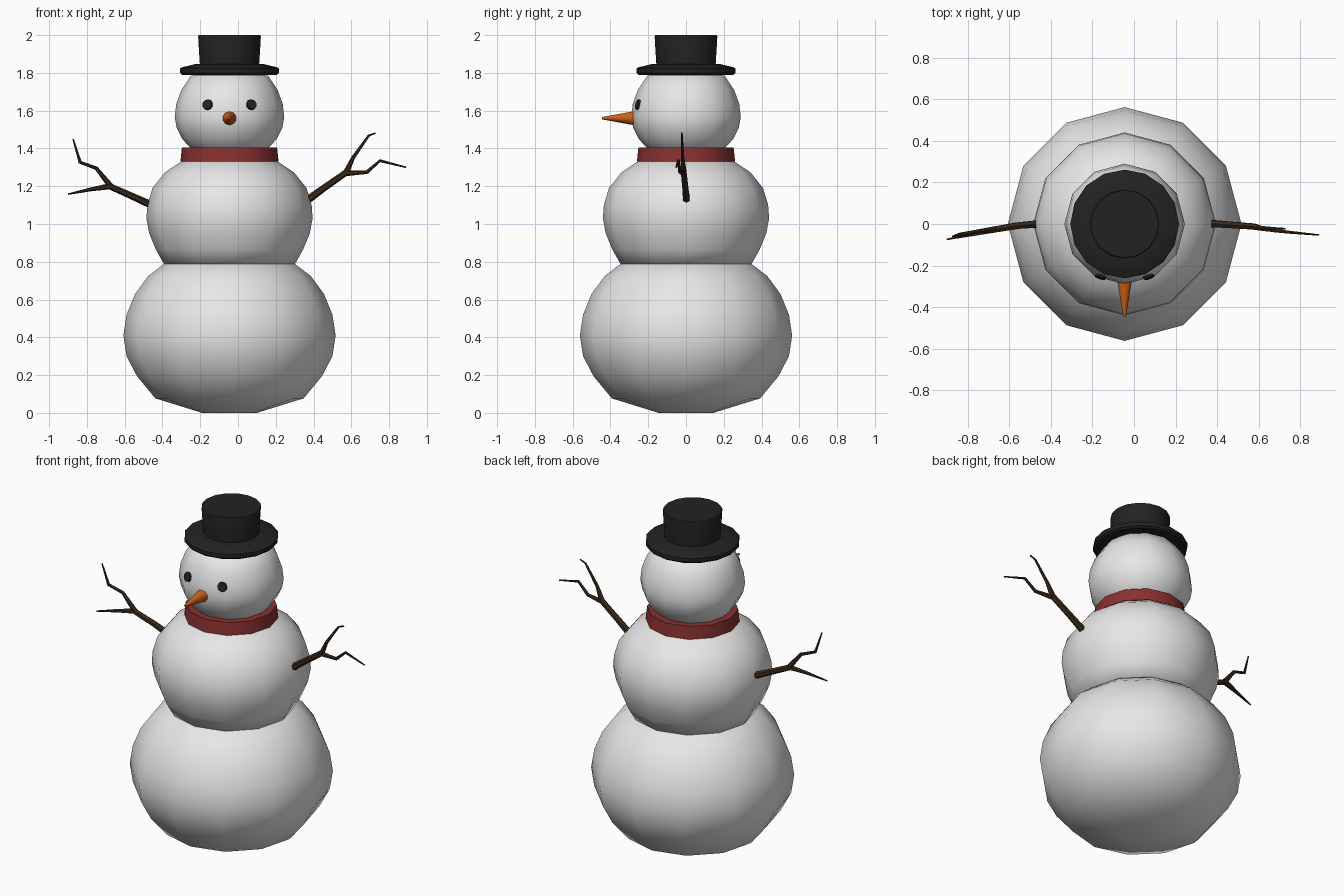
import bpy, bmesh, math
from mathutils import Vector, Matrix

if "Cube" in bpy.data.objects:
    bpy.data.objects.remove(bpy.data.objects["Cube"])

CX = -0.045  # axis of the body


def material(name, rgb):
    m = bpy.data.materials.new(name)
    m.diffuse_color = (*rgb, 1)
    m.use_nodes = True
    m.node_tree.nodes["Principled BSDF"].inputs["Base Color"].default_value = m.diffuse_color
    return m


SNOW = material("snow white", (0.8, 0.8, 0.8))
BLACK = material("coal black", (0.016, 0.016, 0.017))
RED = material("scarf red", (0.25, 0.03, 0.03))
ORANGE = material("carrot orange", (0.62, 0.12, 0.01))
BROWN = material("twig brown", (0.04, 0.022, 0.009))


def finish(name, bm, mat, angle=40):
    bmesh.ops.recalc_face_normals(bm, faces=bm.faces)
    me = bpy.data.meshes.new(name)
    bm.to_mesh(me)
    bm.free()
    me.materials.append(mat)
    ob = bpy.data.objects.new(name, me)
    bpy.context.collection.objects.link(ob)
    bpy.ops.object.select_all(action='DESELECT')
    ob.select_set(True)
    bpy.context.view_layer.objects.active = ob
    bpy.ops.object.shade_smooth_by_angle(angle=math.radians(angle))
    return ob


def skin(bm, rings):
    """Join rings of vertices into a capped tube."""
    n = len(rings[0])
    for a, b in zip(rings, rings[1:]):
        for i in range(n):
            j = (i + 1) % n
            bm.faces.new((a[i], a[j], b[j], b[i]))
    bm.faces.new(rings[0][::-1])
    bm.faces.new(rings[-1])


def lathe(name, profile, mat, sides=12, angle=40):
    bm = bmesh.new()
    rings = [[bm.verts.new((CX + r * math.cos(math.tau * i / sides),
                            r * math.sin(math.tau * i / sides), z))
              for i in range(sides)] for r, z in profile]
    skin(bm, rings)
    return finish(name, bm, mat, angle)


def branch(bm, path, sides=6):
    """Tapered tube along (x, y, z, radius) points."""
    pts = [Vector(p[:3]) for p in path]
    rings = []
    for k, p in enumerate(pts):
        d = (pts[min(k + 1, len(pts) - 1)] - pts[max(k - 1, 0)]).normalized()
        u = d.cross(Vector((0, 1, 0))).normalized()
        v = d.cross(u)
        rings.append([bm.verts.new(p + path[k][3] * (u * math.cos(math.tau * i / sides)
                                                     + v * math.sin(math.tau * i / sides)))
                      for i in range(sides)])
    skin(bm, rings)


# Snowballs
lathe("bottom_snowball", [(0.145, 0), (0.393, 0.077), (0.49, 0.195), (0.545, 0.30),
                          (0.562, 0.41), (0.545, 0.52), (0.50, 0.63), (0.43, 0.725),
                          (0.345, 0.79), (0.2, 0.82)], SNOW, angle=60)
lathe("middle_snowball", [(0.2, 0.78), (0.345, 0.785), (0.39, 0.865), (0.425, 0.95),
                          (0.44, 1.03), (0.435, 1.10), (0.408, 1.19), (0.343, 1.272),
                          (0.25, 1.335), (0.12, 1.36)], SNOW, angle=60)
lathe("head", [(0.12, 1.35), (0.2, 1.395), (0.25, 1.45), (0.28, 1.51), (0.29, 1.565),
               (0.282, 1.635), (0.255, 1.71), (0.205, 1.785), (0.1, 1.80)], SNOW, angle=60)

# Scarf and hat
lathe("scarf", [(0.2, 1.33), (0.26, 1.33), (0.252, 1.405), (0.19, 1.405)], RED)
lathe("hat_brim", [(0.15, 1.79), (0.25, 1.79), (0.261, 1.80), (0.261, 1.823),
                   (0.25, 1.83), (0.18, 1.847)], BLACK, 16)
lathe("hat_crown", [(0.157, 1.80), (0.157, 1.845), (0.166, 1.99), (0.163, 2.0)], BLACK, 16)

# Carrot nose
bm = bmesh.new()
bmesh.ops.create_cone(bm, cap_ends=True, segments=10, radius1=0.04, radius2=0.006, depth=0.185,
                      matrix=Matrix.Translation((CX, -0.3525, 1.56))
                      @ Matrix.Rotation(math.pi / 2, 4, 'X'))
finish("nose", bm, ORANGE)

# Coal eyes: thin discs facing out of the head
for side, label in ((-1, "left"), (1, "right")):
    out = Vector((side * 0.32, -0.92, 0.22)).normalized()
    bm = bmesh.new()
    bmesh.ops.create_cone(bm, cap_ends=True, segments=10, radius1=0.03, radius2=0.026, depth=0.018,
                          matrix=Matrix.Translation((CX + side * 0.116, -0.252, 1.632))
                          @ out.to_track_quat('Z', 'Y').to_matrix().to_4x4())
    finish(label + "_eye", bm, BLACK)

# Twig arms: a main limb that forks once
ARMS = {
    "left_arm": [
        [(-0.43, 0.003, 1.088, 0.021), (-0.56, -0.008, 1.147, 0.018),
         (-0.68, -0.028, 1.2, 0.017), (-0.78, -0.05, 1.183, 0.010), (-0.90, -0.074, 1.158, 0.004)],
        [(-0.67, -0.026, 1.195, 0.016), (-0.75, -0.035, 1.295, 0.010),
         (-0.836, -0.05, 1.327, 0.009), (-0.873, -0.06, 1.45, 0.004)]],
    "right_arm": [
        [(0.345, 0.004, 1.11, 0.021), (0.46, -0.004, 1.194, 0.018),
         (0.573, -0.012, 1.273, 0.017), (0.61, -0.018, 1.352, 0.010),
         (0.692, -0.022, 1.468, 0.006), (0.728, -0.022, 1.482, 0.004)],
        [(0.56, -0.012, 1.268, 0.016), (0.683, -0.032, 1.275, 0.010),
         (0.752, -0.04, 1.335, 0.008), (0.89, -0.053, 1.3, 0.004)]],
}
for name, paths in ARMS.items():
    bm = bmesh.new()
    for path in paths:
        branch(bm, path)
    finish(name, bm, BROWN)
